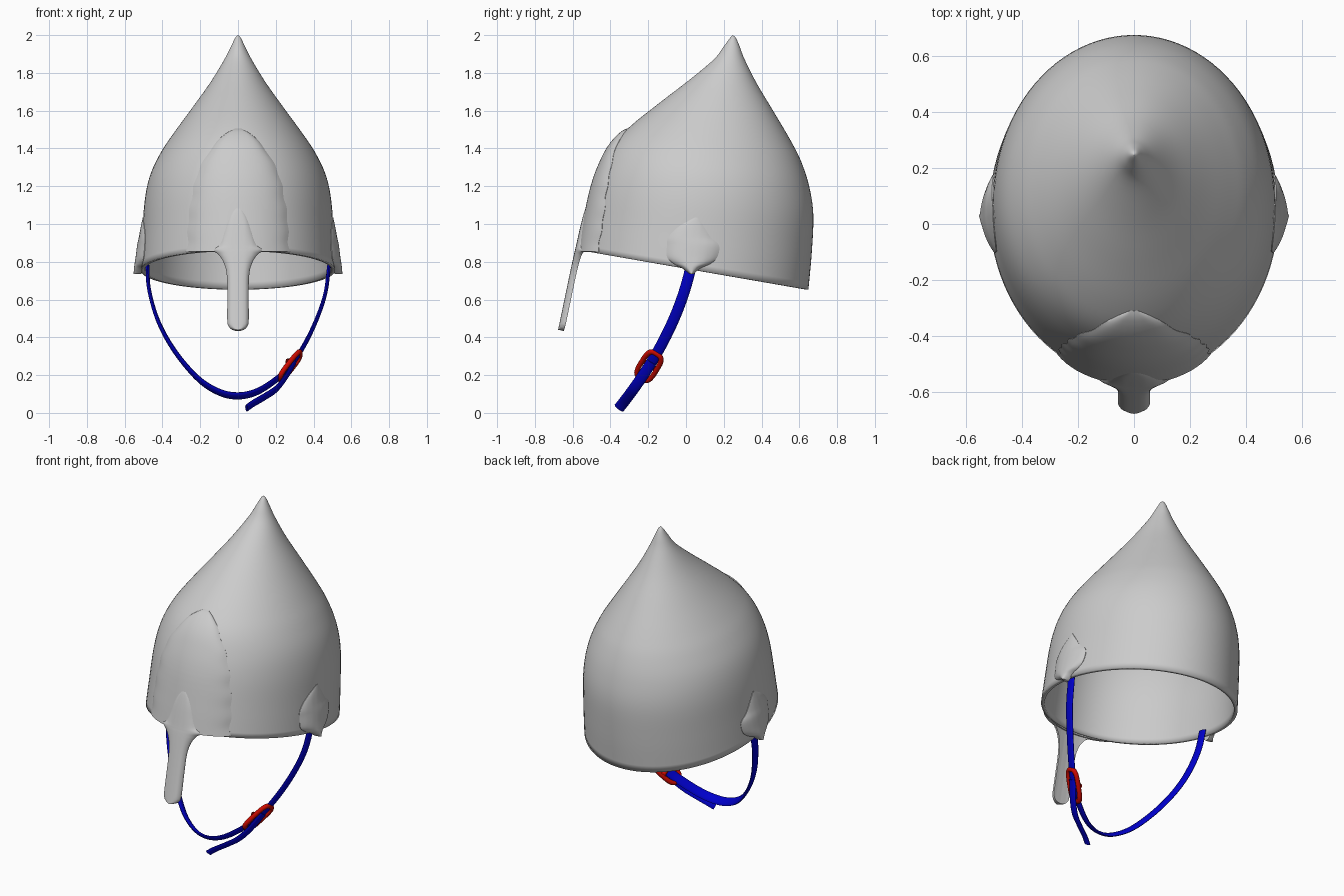
import bpy, bmesh, math
from mathutils import Vector
from mathutils.bvhtree import BVHTree

if "Cube" in bpy.data.objects:
    bpy.data.objects.remove(bpy.data.objects["Cube"])


def material(name, rgb):
    m = bpy.data.materials.new(name)
    m.use_nodes = True
    m.diffuse_color = (*rgb, 1)
    m.node_tree.nodes["Principled BSDF"].inputs["Base Color"].default_value = (*rgb, 1)
    return m


STEEL = material("steel grey", (0.6, 0.6, 0.6))
BLUE = material("strap blue", (0, 0, 0.6))
RED = material("buckle red", (0.6, 0.003, 0))


def smooth_path(pts, steps):
    """Catmull-Rom samples through tuples of any length."""
    p = [Vector(q) for q in pts]
    p = [2 * p[0] - p[1]] + p + [2 * p[-1] - p[-2]]
    out = []
    for i in range(1, len(p) - 2):
        a, b, c, d = p[i - 1:i + 3]
        for k in range(steps):
            t = k / steps
            out.append(0.5 * (2 * b + (c - a) * t + (2 * a - 5 * b + 4 * c - d) * t ** 2
                              + (3 * b - a - 3 * c + d) * t ** 3))
    return out + [p[-2]]


def make(name, verts, faces, mat, angle=50):
    me = bpy.data.meshes.new(name)
    me.from_pydata(verts, [], faces)
    bm = bmesh.new()
    bm.from_mesh(me)
    bmesh.ops.remove_doubles(bm, verts=bm.verts, dist=0.0001)
    bmesh.ops.recalc_face_normals(bm, faces=bm.faces)
    bm.to_mesh(me)
    bm.free()
    me.materials.append(mat)
    ob = bpy.data.objects.new(name, me)
    bpy.context.collection.objects.link(ob)
    bpy.ops.object.select_all(action='DESELECT')
    ob.select_set(True)
    bpy.context.view_layer.objects.active = ob
    bpy.ops.object.shade_smooth_by_angle(angle=math.radians(angle))
    return ob


def bridge(rows, cols, wrap):
    """Quads between consecutive rows of a vertex grid."""
    n = cols if wrap else cols - 1
    return [(r * cols + c, r * cols + (c + 1) % cols,
             (r + 1) * cols + (c + 1) % cols, (r + 1) * cols + c)
            for r in range(rows - 1) for c in range(n)]


# Helmet bowl: tilted oval rings (front y, front z, back y, back z, half width)
SEG = 96
rings = smooth_path([
    (-.555, .86, .648, .652, .516), (-.53, 1.0, .666, .85, .507), (-.492, 1.18, .674, 1.05, .495),
    (-.447, 1.31, .652, 1.2, .466), (-.388, 1.42, .61, 1.33, .41), (-.292, 1.52, .555, 1.44, .34),
    (-.142, 1.64, .464, 1.595, .24), (.014, 1.76, .377, 1.74, .146), (.146, 1.87, .311, 1.87, .073),
    (.2, 1.94, .284, 1.94, .037), (.233, 1.985, .264, 1.985, .015), (.248, 2, .248, 2, 0)], 5)


def ring_points(ring):
    fy, fz, by, bz, w = ring
    pts = []
    for i in range(SEG):
        a = math.tau * i / SEG
        k = (1 - math.cos(a)) / 2
        pts.append(Vector((w * math.sin(a), fy + (by - fy) * k, fz + (bz - fz) * k)))
    return pts


verts = [p for r in rings for p in ring_points(r)]
bowl = make("helmet_bowl", verts, bridge(len(rings), SEG, True), STEEL)
solid = bowl.modifiers.new("wall", 'SOLIDIFY')
solid.thickness = 0.02
solid.offset = -1

# Bowl surface continued below the rim, used to lay the plates on
below = [Vector((-.684, .24, .62, .03, .54))] + rings
guide = BVHTree.FromPolygons([p for r in below for p in ring_points(r)],
                             bridge(len(below), SEG, True))


def plate(name, rows, side, height, back, edge, power, taper):
    """Raised plate on the bowl; rows are (z, low edge, high edge).
    side 0 is the front, +1 or -1 the left or right flank.
    edge is the rise at the border, power its roundness, taper the thinning to the top."""
    rows = smooth_path(rows, 6)
    cols = 29
    outer, inner = [], []
    for r, (z, lo, hi) in enumerate(rows):
        t = r / (len(rows) - 1)
        for c in range(cols):
            v = 2 * c / (cols - 1) - 1
            u = lo + (hi - lo) * (v + 1) / 2
            start = Vector((side * 5, u, z)) if side else Vector((u, -5, z))
            aim = Vector((-side, 0, 0)) if side else Vector((0, 1, 0))
            hit, nor, _, _ = guide.ray_cast(start, aim)
            if nor.dot(aim) > 0:
                nor = -nor
            rise = edge + (1 - edge) * (1 - abs(v) ** power) * (1 - t ** taper)
            outer.append(hit + nor * height * rise)
            inner.append(hit - nor * back)
    n, m = len(rows), len(outer)
    front = bridge(n, cols, False)
    faces = front + [tuple(i + m for i in reversed(f)) for f in front]
    border = [c for c in range(cols)] + [r * cols + cols - 1 for r in range(1, n)]
    border += [(n - 1) * cols + c for c in range(cols - 2, -1, -1)]
    border += [r * cols for r in range(n - 2, 0, -1)]
    for a, b in zip(border, border[1:] + border[:1]):
        faces.append((a, b, b + m, a + m))
    return make(name, outer + inner, faces, STEEL)


def mirrored(rows):
    return [(z, -w, w) for z, w in rows]


# Brow plate with a pointed arch and a gently scalloped edge
plate("brow_plate", mirrored([
    (.852, .275), (.9, .262), (.96, .268), (1.02, .258), (1.08, .258), (1.14, .24), (1.2, .236),
    (1.26, .212), (1.32, .192), (1.38, .15), (1.44, .108), (1.48, .06), (1.505, .014)]),
    0, .018, .006, .1, 6, 12)

# Nose guard with a rounded tip and a flared, pointed root
plate("nose_guard", mirrored([
    (.433, .012), (.44, .032), (.455, .047), (.485, .055), (.6, .055), (.72, .057), (.79, .072),
    (.835, .1), (.86, .13), (.885, .1), (.93, .08), (1.0, .06), (1.06, .032), (1.095, .004)]),
    0, .034, -.004, .42, 4, 5)

# Leaf-shaped ear plates, thickest at the bottom
for label, side in (("left", 1), ("right", -1)):
    plate(label + "_ear_plate", [
        (.735, .02, .04), (.765, -.02, .075), (.79, -.065, .13), (.825, -.1, .165),
        (.885, -.1, .175), (.93, -.092, .13), (.985, -.04, .095), (1.035, .048, .062)],
        side, .036, .006, .08, 2.5, 2)


# Chin strap: flat ribbons hanging in a curved sheet below the ears
def hang(x, z):
    return Vector((x, -.375 + .82 * z - .39 * z * z, z))


def frame(path, i):
    tan = (path[min(i + 1, len(path) - 1)] - path[max(i - 1, 0)]).normalized()
    wide = Vector((0, 1, -(.82 - .78 * path[i].z)))
    wide = (wide - tan * wide.dot(tan)).normalized()
    return tan, wide, tan.cross(wide)


def ribbon(name, pts):
    path = [hang(x, z) for x, z in smooth_path(pts, 6)]
    n, verts = 12, []
    for i, p in enumerate(path):
        _, wide, thin = frame(path, i)
        for k in range(n):
            a = math.tau * k / n
            verts.append(p + wide * .029 * math.cos(a) + thin * .01 * math.sin(a))
    last = len(verts) - n
    faces = bridge(len(path), n, True) + [tuple(range(n)), tuple(range(last, last + n))]
    make(name, verts, faces, BLUE, 60)
    return path


strap = ribbon("chin_strap", [
    (-.48, .785), (-.47, .65), (-.42, .48), (-.33, .32), (-.21, .18), (-.1, .11), (0, .09),
    (.1, .112), (.2, .175), (.27, .24), (.34, .34), (.41, .48), (.462, .63), (.483, .785)])
ribbon("strap_tail", [(.045, .025), (.08, .05), (.14, .085), (.2, .125), (.25, .185), (.3, .27)])

# Buckle: rounded wire loop with a cross bar on the outside of the strap
mid = min(range(len(strap)), key=lambda i: abs(strap[i].z - .255) + (strap[i].x < 0))
tan, wide, thin = frame(strap, mid)
centre = strap[mid] - tan * .01
data = bpy.data.curves.new("buckle", 'CURVE')
data.dimensions = '3D'
data.bevel_depth = 0.014
data.bevel_resolution = 3
loop = []
for i in range(40):
    a = math.tau * i / 40
    c, s = math.cos(a), math.sin(a)
    loop.append(centre + tan * .093 * math.copysign(abs(c) ** .6, c)
                + wide * .045 * math.copysign(abs(s) ** .6, s))
bar = [centre - wide * .045 + thin * .012, centre + wide * .045 + thin * .012]
for pts, closed in ((loop, True), (bar, False)):
    sp = data.splines.new('POLY')
    sp.points.add(len(pts) - 1)
    for q, p in zip(sp.points, pts):
        q.co = (*p, 1)
    sp.use_cyclic_u = closed
    sp.use_smooth = True
data.materials.append(RED)
bpy.context.collection.objects.link(bpy.data.objects.new("buckle", data))
